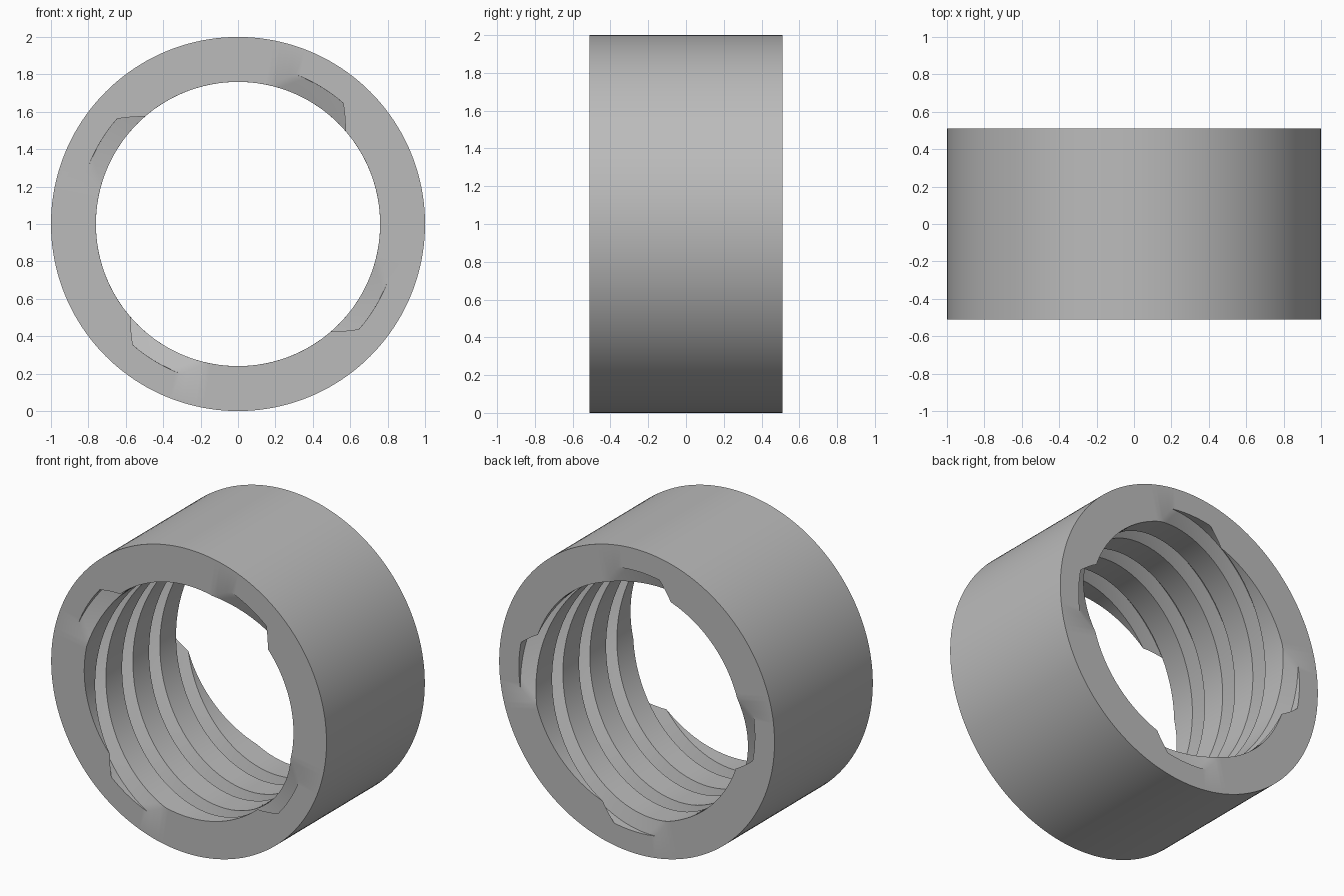
import bpy, bmesh
from math import sin, cos, radians

cube = bpy.data.objects.get("Cube")
if cube:
    bpy.data.objects.remove(cube)

HALF = 0.51                 # half the ring's depth
OUTER, CREST, ROOT = 1.0, 0.76, 0.857
STEP, SIDES = 2, 180        # degrees per side
TWIST = 328                 # clockwise turn of the thread from front to back
SLICES = 82
START = 41                  # angle where the first groove opens


def thread_radius(angle):
    """Inner radius in one of the four identical groove-and-crest sectors."""
    a = angle % 90
    depth = max(0, min(1, a / 8, (36 - a) / 8))
    return CREST + (ROOT - CREST) * depth


def ring(bm, y, turn, radius):
    verts = []
    for i in range(SIDES):
        a = radians(START + STEP * i - turn)
        r = radius(STEP * i)
        verts.append(bm.verts.new((r * cos(a), y, 1 + r * sin(a))))
    return verts


def bridge(bm, a, b, shift=0):
    for i in range(SIDES):
        j = (i + 1) % SIDES
        bm.faces.new((a[i], a[j], b[(j + shift) % SIDES], b[(i + shift) % SIDES]))


bm = bmesh.new()
# Four-start internal thread, swept along the axis
bore = [ring(bm, -HALF + 2 * HALF * k / SLICES, TWIST * k / SLICES, thread_radius)
        for k in range(SLICES + 1)]
for a, b in zip(bore, bore[1:]):
    bridge(bm, a, b)

# Plain outer wall and flat end faces
front = ring(bm, -HALF, 0, lambda a: OUTER)
back = ring(bm, HALF, TWIST, lambda a: OUTER)
bridge(bm, front, back, TWIST // STEP)
bridge(bm, bore[0], front)
bridge(bm, bore[-1], back)
bmesh.ops.recalc_face_normals(bm, faces=bm.faces)

mesh = bpy.data.meshes.new("threaded_ring")
bm.to_mesh(mesh)
bm.free()
obj = bpy.data.objects.new("threaded_ring", mesh)
bpy.context.collection.objects.link(obj)

# Plain grey
grey = (0.5, 0.5, 0.5, 1)
mat = bpy.data.materials.new("plain grey")
mat.use_nodes = True
mat.diffuse_color = grey
mat.node_tree.nodes["Principled BSDF"].inputs["Base Color"].default_value = grey
mesh.materials.append(mat)

bpy.ops.object.select_all(action="DESELECT")
obj.select_set(True)
bpy.context.view_layer.objects.active = obj
bpy.ops.object.shade_smooth_by_angle(angle=radians(30))
